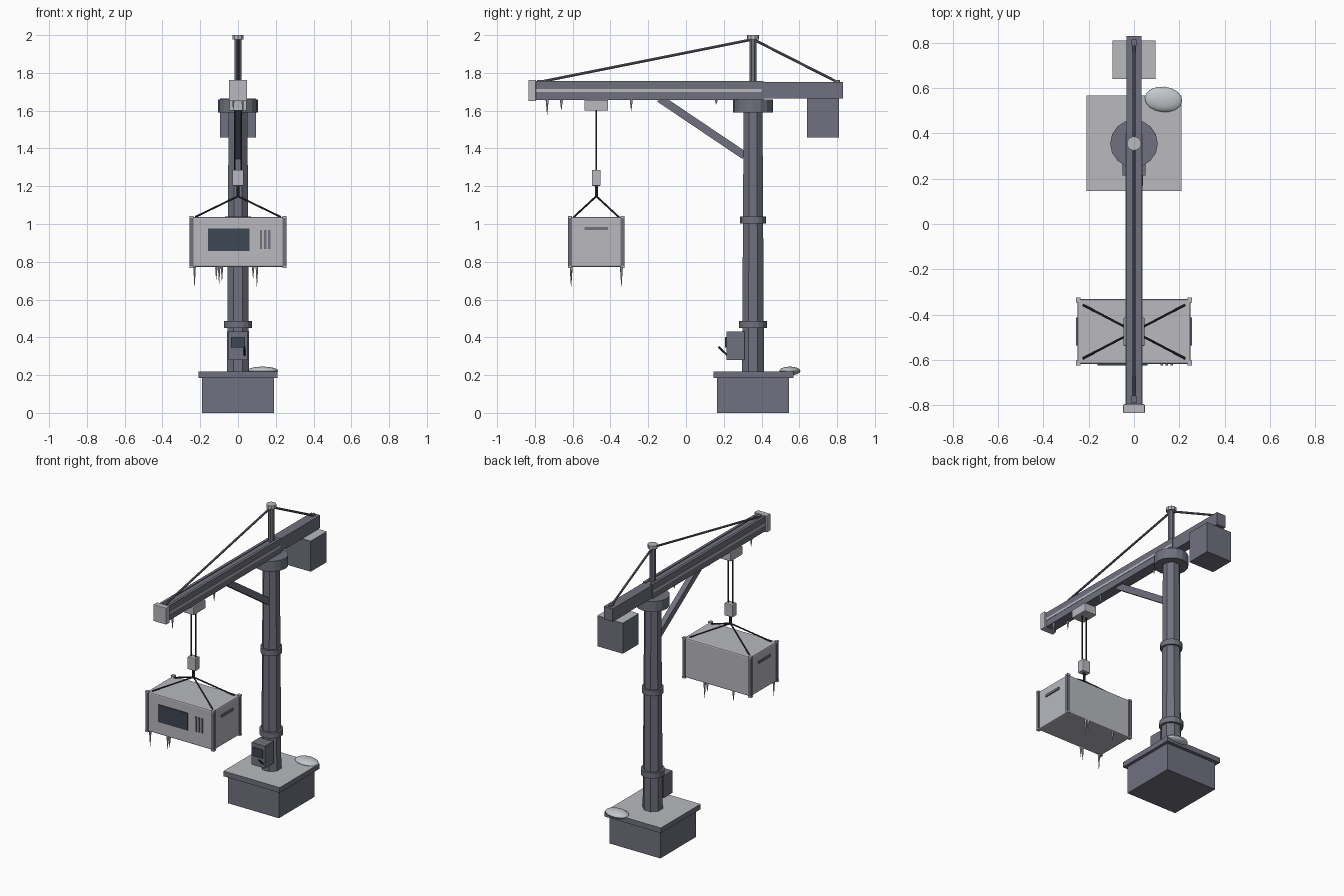
import bpy, math
from mathutils import Vector

cube = bpy.data.objects.get("Cube")
if cube:
    bpy.data.objects.remove(cube, do_unlink=True)


def material(name, rgb):
    m = bpy.data.materials.new(name)
    m.use_nodes = True
    m.diffuse_color = (*rgb, 1)
    m.node_tree.nodes["Principled BSDF"].inputs["Base Color"].default_value = (*rgb, 1)
    return m


STEEL = material("blue grey steel", (0.16, 0.165, 0.21))
PALE = material("pale grey paint", (0.48, 0.485, 0.52))
GLASS = material("dark blue glass", (0.047, 0.063, 0.085))
CABLE = material("black cable", (0.035, 0.036, 0.042))
ICE = material("ice and snow", (0.54, 0.57, 0.6))

MAST_Y = 0.355   # mast axis
LOAD_Y = -0.475  # hanging load axis


def finish(name, mat, top=None):
    """Name the active object and colour it, with an optional colour for upward faces."""
    o = bpy.context.object
    o.name = name
    bpy.ops.object.transform_apply(location=False, rotation=True, scale=True)
    o.data.materials.append(mat)
    if top:
        o.data.materials.append(top)
        for p in o.data.polygons:
            p.material_index = int(p.normal.z > 0.5)
    return o


def box(name, x, y, z, mat, top=None, bevel=0):
    """Box from (min, max) pairs."""
    spans = (x, y, z)
    bpy.ops.mesh.primitive_cube_add(size=1, location=[(a + b) / 2 for a, b in spans])
    bpy.context.object.scale = [b - a for a, b in spans]
    o = finish(name, mat, top)
    if bevel:
        mod = o.modifiers.new("edge", "BEVEL")
        mod.width, mod.segments = bevel, 2
    return o


def cone(name, x, y, z, r, mat, sides=16, turn=0.0):
    """Upright tapered prism; z and r are (bottom, top)."""
    bpy.ops.mesh.primitive_cone_add(vertices=sides, radius1=r[0], radius2=r[1],
                                    depth=z[1] - z[0], rotation=(0, 0, turn),
                                    location=(x, y, (z[0] + z[1]) / 2))
    return finish(name, mat)


def rod(name, a, b, r, mat, sides=8):
    a, b = Vector(a), Vector(b)
    d = b - a
    bpy.ops.mesh.primitive_cylinder_add(vertices=sides, radius=r, depth=d.length,
                                        location=(a + b) / 2,
                                        rotation=d.to_track_quat("Z", "Y").to_euler())
    return finish(name, mat)


def icicle(name, x, y, z, length):
    cone(name, x, y, (z - length, z), (0.001, 0.008), ICE, 6)


# Foundation
box("foundation_block", (-0.19, 0.19), (0.165, 0.545), (0, 0.185), STEEL)
box("foundation_slab", (-0.21, 0.21), (0.145, 0.568), (0.185, 0.22), STEEL, PALE)

# Snow mound draped over the slab edge
bpy.ops.mesh.primitive_uv_sphere_add(segments=16, ring_count=10, location=(0.13, 0.55, 0.222))
bpy.context.object.scale = (0.083, 0.056, 0.023)
bpy.context.object.rotation_euler = (0, 0, -0.1)
finish("snow_mound", ICE)
bpy.ops.object.shade_smooth_by_angle()

# Octagonal mast, collars and slewing head
eighth = math.pi / 8
cone("mast", 0, MAST_Y, (0.22, 1.6), (0.063, 0.054), STEEL, 8, eighth)
cone("lower_collar", 0, MAST_Y, (0.45, 0.487), (0.074, 0.074), STEEL)
cone("upper_collar", 0, MAST_Y, (1.003, 1.04), (0.068, 0.068), STEEL)
cone("slewing_head", 0, MAST_Y, (1.59, 1.66), (0.105, 0.105), STEEL)

# Control box with screen and lever
box("control_box", (-0.05, 0.05), (0.215, 0.31), (0.28, 0.43), STEEL)
box("control_screen", (-0.038, 0.038), (0.207, 0.216), (0.345, 0.402), GLASS)
rod("control_lever", (0.035, 0.218, 0.305), (0.035, 0.172, 0.35), 0.005, CABLE)

# Boom, tail and end cap
box("boom", (-0.036, 0.036), (-0.8, 0.41), (1.657, 1.75), STEEL)
box("boom_tail", (-0.033, 0.033), (0.41, 0.83), (1.665, 1.751), STEEL)
box("boom_end_cap", (-0.048, 0.048), (-0.835, -0.795), (1.65, 1.763), PALE, bevel=0.004)
for s, side in ((-1, "right"), (1, "left")):
    box(side + "_boom_stripe", sorted((s * 0.034, s * 0.038)), (-0.795, 0.4), (1.7, 1.716), PALE)
    box(side + "_boom_rail", sorted((s * 0.018, s * 0.036)), (-0.795, 0.41), (1.748, 1.756), STEEL)

# Counterweight
box("counterweight", (-0.095, 0.095), (0.64, 0.81), (1.458, 1.665), STEEL, PALE)

# Diagonal brace under the boom
lo, hi = Vector((0, 0.31, 1.362)), Vector((0, -0.14, 1.665))
d = hi - lo
bpy.ops.mesh.primitive_cube_add(size=1, location=(lo + hi) / 2)
bpy.context.object.scale = (0.036, d.length, 0.042)
bpy.context.object.rotation_euler = (math.atan2(d.z, d.y), 0, 0)
finish("diagonal_brace", STEEL)

# King post and tie rods
cone("king_post", 0, MAST_Y, (1.75, 1.98), (0.02, 0.02), STEEL, 8, eighth)
cone("king_post_cap", 0, MAST_Y, (1.976, 2.0), (0.032, 0.032), PALE, 10)
for name, y in (("front_tie_rod", -0.775), ("rear_tie_rod", 0.8)):
    rod(name, (0, y, 1.752), (0, MAST_Y, 1.978), 0.007, STEEL)
    box(name + "_anchor", (-0.01, 0.01), (y - 0.015, y + 0.015), (1.748, 1.762), STEEL)

# Trolley, hoist cables and hook block
box("trolley", (-0.046, 0.046), (LOAD_Y - 0.063, LOAD_Y + 0.063), (1.6, 1.657), PALE, bevel=0.004)
for s in (-1, 1):
    rod("hoist_cable", (s * 0.016, LOAD_Y, 1.28), (s * 0.016, LOAD_Y, 1.605), 0.004, CABLE)
box("hook_block", (-0.03, 0.03), (LOAD_Y - 0.023, LOAD_Y + 0.023), (1.202, 1.286), PALE, bevel=0.004)
rod("hook_stem", (0, LOAD_Y, 1.14), (0, LOAD_Y, 1.205), 0.008, CABLE)

# Hanging cabin
F, B = LOAD_Y - 0.143, LOAD_Y + 0.143
box("cabin", (-0.25, 0.25), (F, B), (0.772, 1.038), PALE, bevel=0.008)
for sx in (-1, 1):
    for sy in (-1, 1):
        x, y = sx * 0.246, LOAD_Y + sy * 0.139
        box("corner_post", (x - 0.01, x + 0.01), (y - 0.01, y + 0.01), (0.776, 1.034), STEEL)
        for z in (0.768, 1.032):
            box("corner_cap", (x - 0.011, x + 0.011), (y - 0.011, y + 0.011), (z, z + 0.01), PALE)
        rod("sling", (0, LOAD_Y, 1.147), (sx * 0.225, LOAD_Y + sy * 0.118, 1.038), 0.005, CABLE)
    box("side_vent", sorted((sx * 0.249, sx * 0.257)), (LOAD_Y - 0.062, LOAD_Y + 0.062),
        (0.967, 0.983), STEEL)

# Cabin window and front louvres
box("cabin_window", (-0.16, 0.06), (F - 0.006, F + 0.002), (0.858, 0.975), GLASS)
for x in (0.122, 0.144, 0.166):
    box("front_louvre", (x - 0.006, x + 0.006), (F - 0.006, F + 0.002), (0.868, 0.967), STEEL)

# Icicles under boom and cabin
for x, y, length in ((0.025, -0.735, 0.08), (-0.025, -0.66, 0.055),
                     (0.025, -0.29, 0.06), (-0.025, 0.16, 0.025)):
    icicle("boom_icicle", x, y, 1.658, length)
for x, y, length in ((-0.23, F + 0.01, 0.107), (-0.115, B - 0.01, 0.07), (-0.1, F + 0.01, 0.09),
                     (-0.085, F + 0.01, 0.075), (0.08, B - 0.01, 0.06), (0.1, B - 0.01, 0.107)):
    icicle("cabin_icicle", x, y, 0.775, length)
